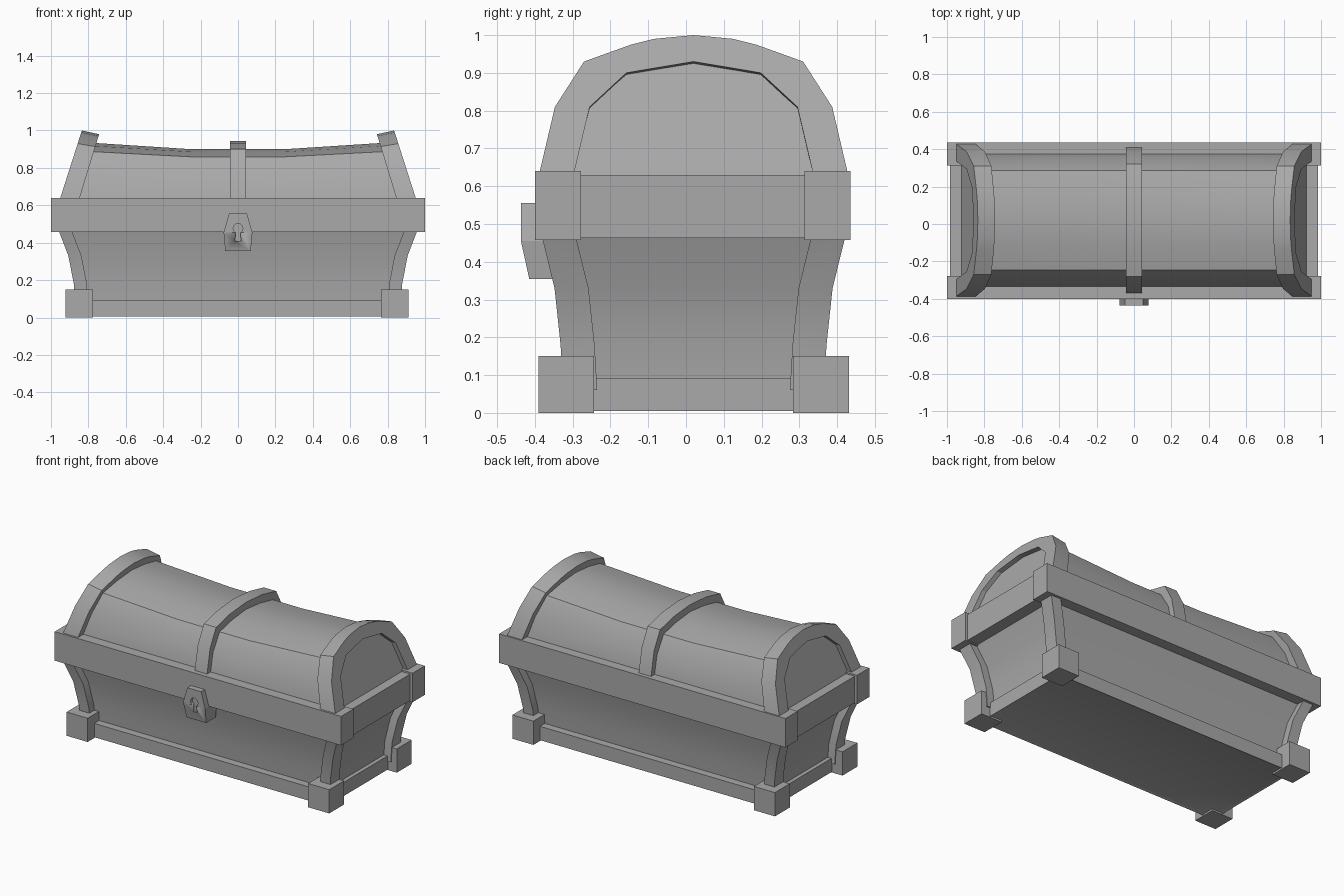
import bpy, bmesh, math

cube = bpy.data.objects.get("Cube")
if cube:
    bpy.data.objects.remove(cube, do_unlink=True)

mat = bpy.data.materials.new("plain_grey")
mat.use_nodes = True
GREY = (0.4, 0.4, 0.4, 1)
mat.diffuse_color = GREY
mat.node_tree.nodes["Principled BSDF"].inputs["Base Color"].default_value = GREY

CY = 0.02          # depth centre of the chest
RIM_TOP = 0.64


def finish(name, bm, angle=30):
    bmesh.ops.recalc_face_normals(bm, faces=bm.faces[:])
    mesh = bpy.data.meshes.new(name)
    bm.to_mesh(mesh)
    bm.free()
    mesh.materials.append(mat)
    obj = bpy.data.objects.new(name, mesh)
    bpy.context.collection.objects.link(obj)
    bpy.ops.object.select_all(action="DESELECT")
    obj.select_set(True)
    bpy.context.view_layer.objects.active = obj
    bpy.ops.object.shade_smooth_by_angle(angle=math.radians(angle))
    return obj


def loft(name, rings, closed=True, angle=30):
    """Skin equal rings of points, capping both ends."""
    bm = bmesh.new()
    rows = [[bm.verts.new(p) for p in ring] for ring in rings]
    n = len(rows[0])
    for a, b in zip(rows, rows[1:]):
        for i in range(n if closed else n - 1):
            j = (i + 1) % n
            bm.faces.new((a[i], a[j], b[j], b[i]))
    if closed:
        bm.faces.new(rows[0])
        bm.faces.new(rows[-1])
    return finish(name, bm, angle)


def box(name, x0, x1, y0, y1, z0, z1):
    return loft(name, [rect(x0, x1, y0, y1, z) for z in (z0, z1)])


def rect(x0, x1, y0, y1, z):
    return [(x0, y0, z), (x1, y0, z), (x1, y1, z), (x0, y1, z)]


def mirrored(half):
    """Front-to-back arch from half profile (offset, z), apex last."""
    return [(CY - o, z) for o, z in half] + [(CY + o, z) for o, z in half[-2::-1]]


corners = [(sx, sy) for sx in (-1, 1) for sy in (-1, 1)]


def corner_name(part, sx, sy):
    return f"{part}_{'front' if sy < 0 else 'back'}_{'left' if sx > 0 else 'right'}"


# Flared body and corner posts: (z, half width, half depth)
flare = [(0.06, 0.874, 0.345), (0.18, 0.878, 0.352), (0.33, 0.907, 0.368),
         (0.46, 0.957, 0.40), (0.5, 0.97, 0.41)]
T = 0.05           # how far the panels sit behind the posts
loft("body", [rect(T - hx, hx - T, CY - hy + T, CY + hy - T, z) for z, hx, hy in flare])
for sx, sy in corners:
    loft(corner_name("post", sx, sy),
         [rect(sx * (hx - 0.07), sx * hx, CY + sy * (hy - 0.09), CY + sy * hy, z)
          for z, hx, hy in flare])

# Base plinth, set in behind the feet, with a shallow sunken underside
bm = bmesh.new()
bmesh.ops.create_cube(bm, size=1)
for v in bm.verts:
    v.co = (v.co.x * 1.7, CY + v.co.y * 0.69, 0.0485 + v.co.z * 0.087)
bm.normal_update()
under = [f for f in bm.faces if f.normal.z < -0.9]
bmesh.ops.inset_region(bm, faces=under, thickness=0.02)
for v in under[0].verts:
    v.co.z += 0.006
finish("base", bm)

# Feet
for sx, sy in corners:
    cx = -0.006
    box(corner_name("foot", sx, sy), cx + sx * 0.77, cx + sx * 0.917,
        CY + sy * 0.263, CY + sy * 0.411, 0, 0.15)

# Rim: long front and back bars, thinner recessed end bars
for name, y0, y1 in (("front", -0.4, -0.278), ("back", 0.314, 0.436)):
    box("rim_" + name, -1, 1, y0, y1, 0.457, RIM_TOP)
for name, s in (("left", 1), ("right", -1)):
    box("rim_" + name, s * 0.8, s * 0.983, -0.3, 0.34, 0.463, 0.63)
box("rim_core", -0.9, 0.9, -0.3, 0.34, 0.465, 0.635)

# Sagging lid shell
lid = mirrored([(0.355, RIM_TOP), (0.33, 0.755), (0.265, 0.859), (0.14, 0.886), (0, 0.9)])
rings = []
for x, lift in ((-0.91, 1.14), (-0.25, 1), (0.25, 1), (0.91, 1.14)):
    ring = []
    for y, z in lid:
        zz = RIM_TOP + (z - RIM_TOP) * lift
        lean = 0.32 * (zz - RIM_TOP) if abs(x) > 0.5 else 0
        ring.append((x - math.copysign(lean, x), y, zz))
    rings.append(ring)
loft("lid", rings, closed=False)

# Leaning end arches and their recessed panels
outer = mirrored([(0.407, RIM_TOP), (0.367, 0.81), (0.29, 0.93),
                  (0.165, 0.975), (0.105, 0.99), (0, 1.0)])
inner = mirrored([(0.315, RIM_TOP), (0.275, 0.81), (0.178, 0.9),
                  (0.12, 0.91), (0.06, 0.92), (0, 0.93)])


def lean_x(z):
    return 0.95 - 0.32 * (z - RIM_TOP)


def back_face(s, y, z):
    k = (z - RIM_TOP) / 0.36
    return (s * (lean_x(z) - 0.104 + 0.012 * k), y, z - 0.02 * k)


for side, s in (("left", 1), ("right", -1)):
    loft("lid_arch_" + side,
         [[(s * lean_x(zo), yo, zo), back_face(s, yo, zo),
           back_face(s, yi, zi), (s * lean_x(zi), yi, zi)]
          for (yo, zo), (yi, zi) in zip(outer, inner)])
    panel = [(CY + (y - CY) * 1.04, z if z > RIM_TOP else 0.6) for y, z in inner]
    loft("lid_end_" + side,
         [[(s * (lean_x(z) - d), y, z) for y, z in panel] for d in (0.03, 0.055)])

# Centre strap over the lid
strap = mirrored([(0.39, RIM_TOP), (0.36, 0.79), (0.3, 0.9), (0.16, 0.932), (0, 0.945)])
loft("lid_strap", [[(x, y, z) for y, z in strap] for x in (-0.043, 0.043)])

# Lock plate, bent at the rim's lower edge, with a cut keyhole
lock = loft("lock", [[(-w, y, z), (w, y, z), (w, -0.32, z), (-w, -0.32, z)]
                     for z, w, y in ((0.355, 0.068, -0.415), (0.455, 0.077, -0.437),
                                     (0.555, 0.048, -0.437))], angle=5)
hole = [(0.026 * math.sin(math.radians(a)), 0.476 + 0.026 * math.cos(math.radians(a)))
        for a in range(-150, 151, 30)]
hole += [(0.016, 0.41), (-0.016, 0.41)]
cutter = loft("keyhole_cutter", [[(x, y, z) for x, z in hole] for y in (-0.5, -0.418)],
              angle=5)
cutter.hide_render = True
cut = lock.modifiers.new("keyhole", "BOOLEAN")
cut.operation = "DIFFERENCE"
cut.solver = "EXACT"
cut.object = cutter
bpy.context.view_layer.objects.active = lock
bpy.ops.object.modifier_apply(modifier=cut.name)
bpy.data.objects.remove(cutter, do_unlink=True)
